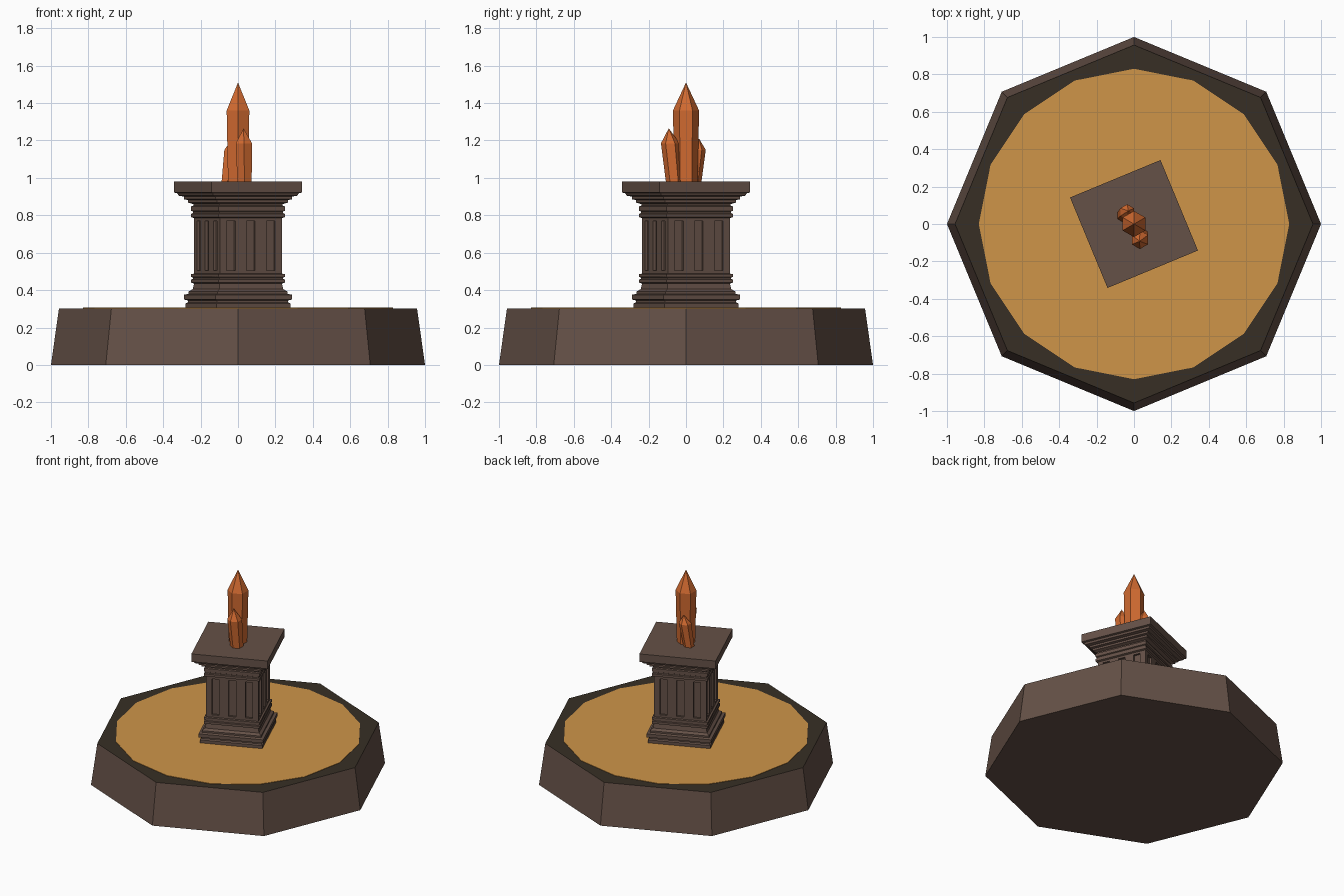
import bpy, bmesh
from math import cos, sin, pi, radians
from mathutils import Vector, Matrix

cube = bpy.data.objects.get("Cube")
if cube:
    bpy.data.objects.remove(cube, do_unlink=True)


def material(name, rgb):
    m = bpy.data.materials.new(name)
    m.use_nodes = True
    m.diffuse_color = (*rgb, 1)
    m.node_tree.nodes["Principled BSDF"].inputs["Base Color"].default_value = (*rgb, 1)
    return m


brown = material("brown stone", (0.13, 0.082, 0.063))
dark = material("dark rim", (0.038, 0.028, 0.018))
gold = material("golden sand", (0.62, 0.30, 0.066))
orange = material("orange crystal", (0.64, 0.145, 0.03))


def finish(bm, name, *mats):
    bmesh.ops.remove_doubles(bm, verts=bm.verts, dist=1e-5)
    bmesh.ops.recalc_face_normals(bm, faces=bm.faces)
    mesh = bpy.data.meshes.new(name)
    bm.to_mesh(mesh)
    bm.free()
    obj = bpy.data.objects.new(name, mesh)
    bpy.context.collection.objects.link(obj)
    for m in mats:
        mesh.materials.append(m)
    return obj


def skin(bm, rings):
    """Join a stack of equal rings and close both ends."""
    loops = [[bm.verts.new(p) for p in ring] for ring in rings]
    n = len(loops[0])
    for a, b in zip(loops, loops[1:]):
        for i in range(n):
            j = (i + 1) % n
            bm.faces.new((a[i], a[j], b[j], b[i]))
    bm.faces.new(loops[0])
    bm.faces.new(loops[-1])


def loft(name, profile, sides, phase, *mats, bottom=(0, 0), top=(0, 0)):
    """Many-sided solid from (radius, height) pairs, leaning from bottom to top."""
    z0, z1 = profile[0][1], profile[-1][1]
    rings = []
    for r, z in profile:
        c = Vector(bottom).lerp(Vector(top), (z - z0) / (z1 - z0))
        rings.append([(c.x + r * cos(phase + 2 * pi * i / sides),
                       c.y + r * sin(phase + 2 * pi * i / sides), z)
                      for i in range(sides)])
    bm = bmesh.new()
    skin(bm, rings)
    return finish(bm, name, *mats)


# Octagonal platform with a dark top, and the round sand inlay
platform = loft("platform", [(1, 0), (0.957, 0.303)], 8, 0, brown, dark)
for f in platform.data.polygons:
    f.material_index = int(f.normal.z > 0.9)
loft("sand_inlay", [(0.83, 0.302), (0.83, 0.306)], 16, 0, gold)

# Square pedestal, turned an eighth of a quarter circle
TURN = radians(22.5)
CORNER = TURN + pi / 4


def moulding(name, steps):
    loft(name, [(w / cos(TURN), z) for w, z in steps], 4, CORNER, brown)


moulding("pedestal_foot", [
    (.28, .30), (.28, .328), (.268, .335), (.268, .345), (.29, .35), (.29, .375),
    (.265, .38), (.265, .392), (.242, .405), (.235, .435), (.25, .44), (.25, .457),
    (.24, .46), (.24, .467), (.25, .47), (.25, .485), (.235, .488), (.235, .505)])
moulding("pedestal_head", [
    (.235, .77), (.235, .785), (.25, .79), (.25, .808), (.24, .812), (.24, .82),
    (.25, .824), (.25, .848), (.238, .852), (.238, .86), (.268, .868), (.268, .882),
    (.29, .886), (.29, .9), (.318, .905), (.325, .918), (.342, .922), (.342, .98)])

# Fluted shaft: three upright recesses in each face
half = 0.235 / cos(TURN) * cos(pi / 4)
flute, depth, pitch = 0.05, 0.016, 0.115
side = [(-half, -half)]
for k in (-1, 0, 1):
    a, b = k * pitch - flute / 2, k * pitch + flute / 2
    side += [(a, -half), (a, depth - half), (b, depth - half), (b, -half)]
outline = []
for q in range(4):
    rot = Matrix.Rotation(q * pi / 2 + TURN, 2)
    outline += [rot @ Vector(p) for p in side]
bm = bmesh.new()
skin(bm, [[(p.x, p.y, z) for p in outline] for z in (0.505, 0.77)])
finish(bm, "pedestal_shaft", brown)


# Crystal cluster
def crystal(name, radius, shoulder, tip, bottom, top):
    loft(name, [(radius * 0.88, 0.975), (radius, shoulder), (0, tip)], 6, pi / 2,
         orange, bottom=bottom, top=top)


crystal("tall_crystal", 0.07, 1.36, 1.51, (0, 0), (0, 0))
crystal("front_crystal", 0.05, 1.185, 1.265, (0.035, -0.063), (0.03, -0.092))
crystal("back_crystal", 0.042, 1.15, 1.21, (-0.056, 0.045), (-0.03, 0.07))
